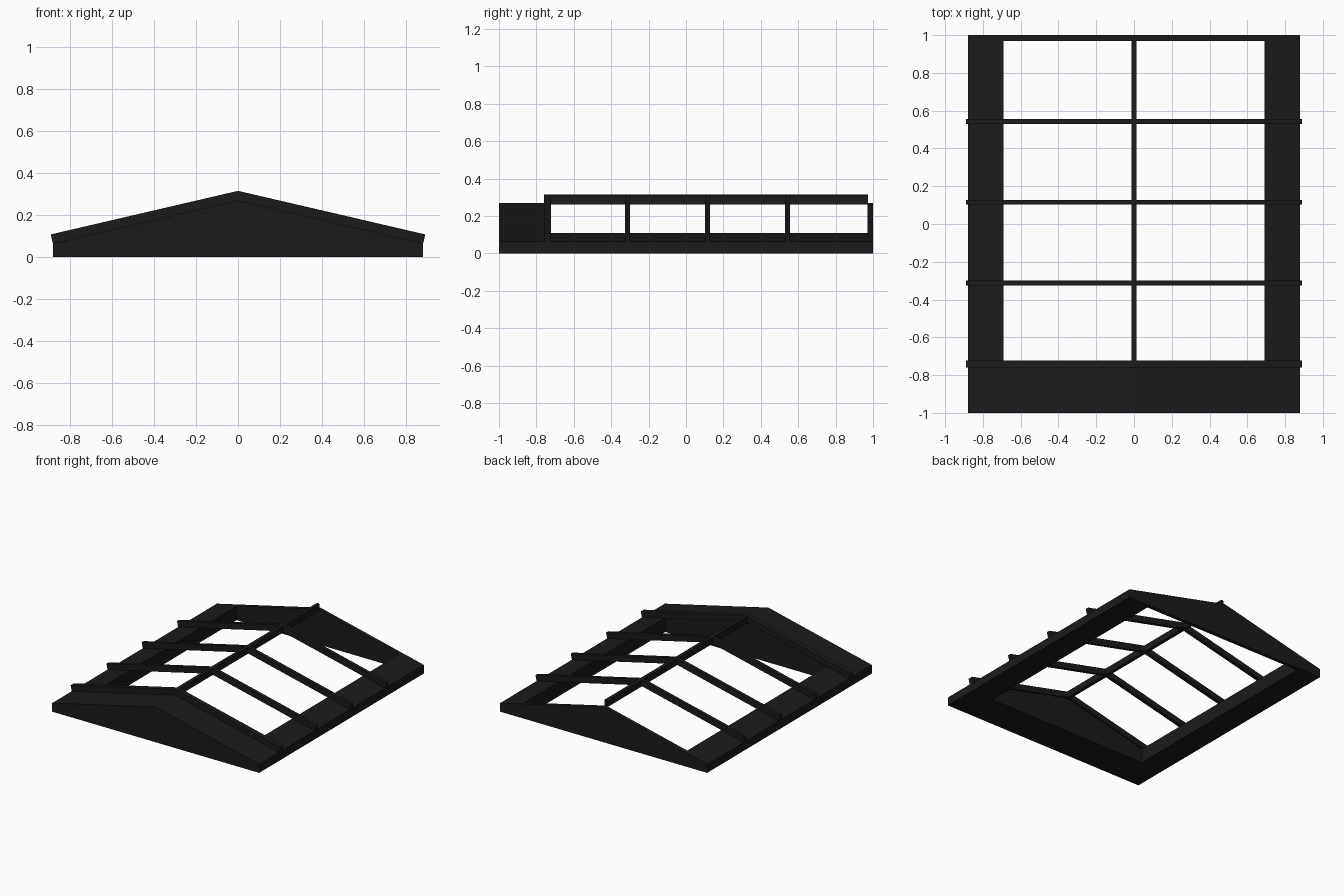
import bpy, bmesh

if "Cube" in bpy.data.objects:
    bpy.data.objects.remove(bpy.data.objects["Cube"])

W = 0.88                 # half width of the frame
EAVE, PEAK = 0.065, 0.27  # roof heights at the eave and the centre
SLOPE = (PEAK - EAVE) / W

mat = bpy.data.materials.new("black_metal")
mat.diffuse_color = (0.011, 0.011, 0.011, 1)
mat.use_nodes = True
mat.node_tree.nodes["Principled BSDF"].inputs["Base Color"].default_value = mat.diffuse_color


def roof(x):
    return PEAK - SLOPE * abs(x)


def extrude_y(name, profile, y0, y1):
    """Extrude an x-z profile from y0 to y1."""
    bm = bmesh.new()
    face = bm.faces.new([bm.verts.new((x, y0, z)) for x, z in profile])
    new = bmesh.ops.extrude_face_region(bm, geom=[face])["geom"]
    verts = [v for v in new if isinstance(v, bmesh.types.BMVert)]
    bmesh.ops.translate(bm, verts=verts, vec=(0, y1 - y0, 0))
    bmesh.ops.recalc_face_normals(bm, faces=bm.faces)
    mesh = bpy.data.meshes.new(name)
    bm.to_mesh(mesh)
    bm.free()
    mesh.materials.append(mat)
    obj = bpy.data.objects.new(name, mesh)
    bpy.context.collection.objects.link(obj)
    return obj


# Solid front and thin back gables
gable = [(-W, 0), (W, 0), (W, EAVE), (0, PEAK), (-W, EAVE)]
extrude_y("front_gable", gable, -1.0, -0.735)
extrude_y("back_gable", gable, 0.97, 1.0)

# Sloped side rails
for side, label in ((-1, "left"), (1, "right")):
    rail = [(side * 0.69, 0), (side * W, 0), (side * W, EAVE), (side * 0.69, roof(0.69))]
    extrude_y(label + "_side_rail", rail, -0.735, 0.97)

# Bent rafters with square-cut ends, slightly sunk into the rails
rafter = [(-W, 0.064), (0, PEAK - 0.002), (W, 0.064),
          (0.89, 0.108), (0, 0.315), (-0.89, 0.108)]
extrude_y("front_rafter", rafter, -0.76, -0.722)
for i in range(3):
    y = -0.313 + 0.428 * i
    extrude_y(f"rafter_{i + 1}", rafter, y - 0.013, y + 0.013)

# Ridge bar with a peaked top
ridge = [(-0.013, 0.262), (0.013, 0.262), (0.013, 0.312), (0, 0.315), (-0.013, 0.312)]
extrude_y("ridge_bar", ridge, -0.74, 0.972)
